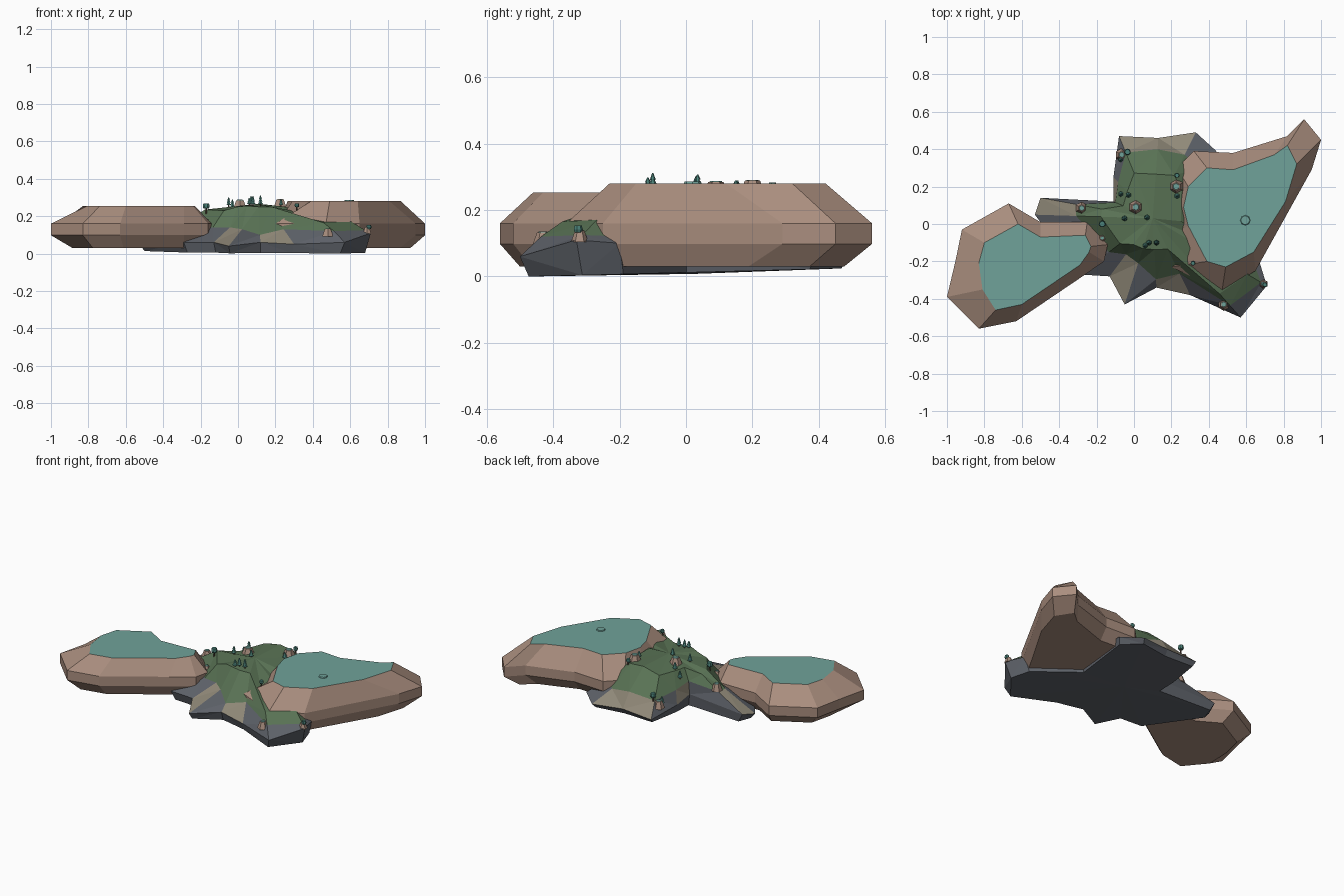
import bpy, bmesh
from mathutils import Matrix, Vector
from mathutils.bvhtree import BVHTree

if "Cube" in bpy.data.objects:
    bpy.data.objects.remove(bpy.data.objects["Cube"])


def mat(name, r, g, b):
    m = bpy.data.materials.new(name)
    m.diffuse_color = (r, g, b, 1)
    m.use_nodes = True
    m.node_tree.nodes["Principled BSDF"].inputs["Base Color"].default_value = m.diffuse_color
    return m


BROWN = mat("brown_rock", .40, .27, .21)
TEAL = mat("teal_top", .16, .36, .32)
GREEN = mat("green_grass", .10, .17, .09)
SLATE = mat("slate", .11, .12, .14)
TAN = mat("pale_stone", .28, .25, .19)
LEAF = mat("leaf", .07, .22, .19)
TRUNK = mat("trunk", .12, .07, .05)
grounds = []


def finish(bm, name, mats, ground=False):
    bmesh.ops.recalc_face_normals(bm, faces=bm.faces[:])
    if ground:
        grounds.append(BVHTree.FromBMesh(bm))
    me = bpy.data.meshes.new(name)
    bm.to_mesh(me)
    bm.free()
    for m in mats:
        me.materials.append(m)
    ob = bpy.data.objects.new(name, me)
    bpy.context.collection.objects.link(ob)
    return ob


def loft(bm, rings):
    """Bridge rings of points; returns one list of faces per band."""
    vs = [[bm.verts.new(p) for p in r] for r in rings]
    n = len(vs[0])
    bands = []
    for a, b in zip(vs, vs[1:]):
        bands.append([bm.faces.new((a[i], a[(i + 1) % n], b[(i + 1) % n], b[i])) for i in range(n)])
    return vs, bands


# Bevelled slabs: each row is outer x, y and top-edge x, y
def slab(name, rows, top):
    bm = bmesh.new()
    mid = lambda o, t: o + (t - o) * .6
    rings = [
        [(mid(a, c), mid(b, d), .03) for a, b, c, d in rows],
        [(a, b, .098) for a, b, c, d in rows],
        [(a, b, .16) for a, b, c, d in rows],
        [(c, d, top) for a, b, c, d in rows]]
    vs, _ = loft(bm, rings)
    bm.faces.new(vs[0][::-1])
    bm.faces.new(vs[-1]).material_index = 1
    finish(bm, name, [BROWN, TEAL], True)


slab("left_slab", [
    (-1, -.39, -.81, -.35), (-.83, -.56, -.74, -.46), (-.63, -.52, -.60, -.43),
    (-.29, -.29, -.29, -.22), (-.16, -.20, -.24, -.15), (-.14, -.11, -.23, -.12),
    (-.25, .01, -.26, -.06), (-.50, .01, -.50, -.07), (-.67, .11, -.62, 0),
    (-.92, -.03, -.80, -.10), (-.955, -.20, -.83, -.21)], .253)
slab("right_slab", [
    (1, .45, .87, .32), (.91, .56, .82, .42), (.82, .47, .75, .37), (.53, .38, .53, .29),
    (.32, .39, .39, .30), (.23, .30, .29, .20), (.22, .12, .265, .09), (.21, -.06, .29, -.01),
    (.20, -.23, .39, -.20), (.47, -.36, .49, -.23), (.65, -.25, .64, -.15), (.95, .29, .81, .12)], .28)

# Central hill: spokes of outer x, y, z, then grass edge fraction, z, then plateau fraction, z
spokes = [
    (.44, .39, .06, .75, .13, .45, .25), (.33, .49, .05, .74, .12, .5, .255),
    (.13, .46, .06, .86, .15, .55, .265), (-.08, .47, .05, .80, .13, .55, .24),
    (-.11, .25, .07, .88, .15, .65, .24), (-.11, .12, .09, .95, .17, .75, .24),
    (-.50, .14, .07, .68, .15, .45, .22), (-.53, .05, .05, .65, .15, .44, .235),
    (-.29, -.27, .06, .60, .14, .45, .23), (-.13, -.28, .06, .62, .14, .45, .25),
    (-.05, -.43, .04, .52, .13, .35, .255), (.12, -.34, .06, .88, .10, .45, .25),
    (.30, -.38, .05, .72, .13, .4, .25), (.57, -.50, .06, .88, .12, .76, .165),
    (.71, -.33, .11, .95, .125, .83, .17), (.67, -.20, .10, .93, .12, .8, .165),
    (.40, 0, .10, .8, .20, .5, .25)]
C = Vector((.1, .03, 0))


def at(s, f, z):
    p = C.lerp(Vector((s[0], s[1], 0)), f)
    return (p.x, p.y, z)


bm = bmesh.new()
vs, bands = loft(bm, [
    [at(s, .95, max(0, .012 + .025 * s[1])) for s in spokes],
    [at(s, 1, s[2]) for s in spokes],
    [at(s, s[3], s[4]) for s in spokes],
    [at(s, s[5], s[6]) for s in spokes]])
for i, f in enumerate(bands[1]):
    f.material_index = 1 if i in (1, 2, 4, 6, 9, 11) else 0
for f in bands[2]:
    f.material_index = 2
for ring, z, idx in ((vs[3], .265, 2), (vs[0], .008, 0)):
    c = bm.verts.new((C.x, C.y, z))
    for i in range(len(ring)):
        bm.faces.new((ring[i], ring[(i + 1) % len(ring)], c)).material_index = idx
bmesh.ops.triangulate(bm, faces=bm.faces[:])
finish(bm, "central_hill", [SLATE, TAN, GREEN], True)


def ground_z(x, y):
    hits = [t.ray_cast(Vector((x, y, 1)), Vector((0, 0, -1)))[0] for t in grounds]
    return max((h.z for h in hits if h), default=.1)


def frustum(bm, x, y, z, h, r1, r2, sides, idx=0):
    res = bmesh.ops.create_cone(bm, cap_ends=True, segments=sides, radius1=r1, radius2=r2, depth=h,
                                matrix=Matrix.Translation((x, y, z + h / 2)))
    for v in res["verts"]:
        for f in v.link_faces:
            f.material_index = idx


# Boulders with small teal tops
for x, y, r in [(.01, .09, .042), (-.28, .085, .034), (-.065, .37, .036), (.225, .2, .042),
                (.48, -.43, .034), (.69, -.32, .026), (-.17, -.075, .024)]:
    bm = bmesh.new()
    z = ground_z(x, y)
    frustum(bm, x, y, z - .015, r + .008, r, r * .55, 6)
    frustum(bm, x, y, z + r - .007, .003, r * .45, r * .4, 6, 1)
    finish(bm, "boulder", [BROWN, TEAL])

# Pine trees
for x, y, h in [(-.07, .16, .05), (-.03, .155, .05), (-.05, .03, .055), (.07, .035, .05), (.08, -.1, .055),
                (.12, -.1, .06), (.06, -.115, .045), (-.07, .345, .05), (.23, .15, .04)]:
    bm = bmesh.new()
    z = ground_z(x, y) - .003
    frustum(bm, x, y, z, h * .35, .004, .003, 5, 1)
    for k in range(3):
        frustum(bm, x, y, z + h * (.25 + .22 * k), h * .32, .015 - .003 * k, .002, 6)
    finish(bm, "pine_tree", [LEAF, TRUNK])

# Round-topped trees
for x, y, r in [(-.17, 0, .019), (.315, -.21, .013), (-.035, .385, .018), (.23, .26, .014), (.70, -.325, .014)]:
    bm = bmesh.new()
    z = ground_z(x, y) - .003
    frustum(bm, x, y, z, r * 2, .005, .004, 5, 1)
    frustum(bm, x, y, z + r * 1.5, r * .6, r * .75, r, 7)
    frustum(bm, x, y, z + r * 2.1, r * .9, r, r * .8, 7)
    finish(bm, "round_tree", [LEAF, TRUNK])

# Low mound on the right slab
bm = bmesh.new()
frustum(bm, .595, .02, .278, .008, .028, .024, 8)
finish(bm, "low_mound", [TEAL])
